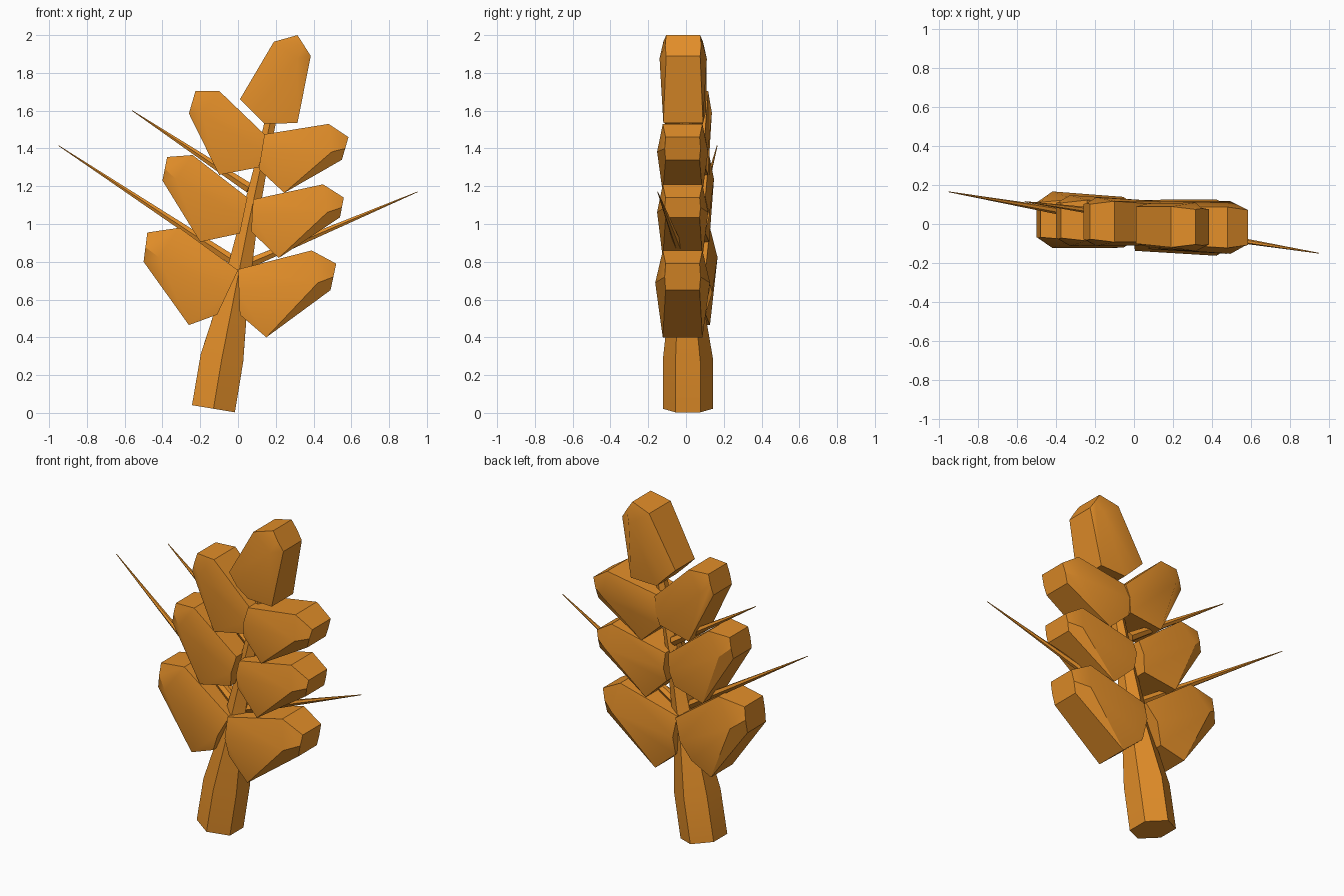
import bpy, bmesh, math
from mathutils import Vector

if "Cube" in bpy.data.objects:
    bpy.data.objects.remove(bpy.data.objects["Cube"])

gold = bpy.data.materials.new("golden_orange")
gold.diffuse_color = (0.76, 0.27, 0.022, 1)
gold.use_nodes = True
gold.node_tree.nodes["Principled BSDF"].inputs["Base Color"].default_value = gold.diffuse_color


def loft(name, rings):
    """Join equal-sized rings of points into a closed, capped shell."""
    bm = bmesh.new()
    loops = [[bm.verts.new(p) for p in ring] for ring in rings]
    n = len(loops[0])
    for a, b in zip(loops, loops[1:]):
        for i in range(n):
            j = (i + 1) % n
            bm.faces.new((a[i], a[j], b[j], b[i]))
    bm.faces.new(loops[0])
    bm.faces.new(loops[-1])
    bmesh.ops.recalc_face_normals(bm, faces=bm.faces)
    me = bpy.data.meshes.new(name)
    bm.to_mesh(me)
    bm.free()
    me.materials.append(gold)
    ob = bpy.data.objects.new(name, me)
    bpy.context.collection.objects.link(ob)
    bpy.ops.object.select_all(action='DESELECT')
    ob.select_set(True)
    bpy.context.view_layer.objects.active = ob
    bpy.ops.object.shade_smooth_by_angle(angle=math.radians(30))
    return ob


def tube(name, path, radii, sides=6):
    """Tapered tube with its corners pointing along y."""
    pts = [Vector(p) for p in path]
    rings = []
    for k, (p, r) in enumerate(zip(pts, radii)):
        d = (pts[min(k + 1, len(pts) - 1)] - pts[max(k - 1, 0)]).normalized()
        u = Vector((0, 1, 0)).cross(d).normalized()
        v = d.cross(u)
        rings.append([p + r * (math.sin(2 * math.pi * i / sides) * u +
                               math.cos(2 * math.pi * i / sides) * v)
                      for i in range(sides)])
    return loft(name, rings)


def kernel(name, base, mid, tip, ridge, yc):
    """Fat grain: six-sided rings with flat flanks and a ridge front and back."""
    def ring(pair, h, r, y, centre=None):
        up, low = Vector(pair[0:2]), Vector(pair[2:4])
        c = centre if centre else (up + low) / 2
        return [(up.x, y - h, up.y), (c.x, y - r, c.y), (low.x, y - h, low.y),
                (low.x, y + h, low.y), (c.x, y + r, c.y), (up.x, y + h, up.y)]
    m = (Vector(mid[0:2]) + Vector(mid[2:4])) / 2
    t = (Vector(tip[0:2]) + Vector(tip[2:4])) / 2
    return loft(name, [ring(base, 0.095, ridge * 0.9, yc * 0.4),
                       ring(mid, 0.105, ridge, yc, m.lerp(t, 0.65)),
                       ring(tip, 0.09, 0.095, yc)])


# Stem, leaning and tapering upward
tube("stem",
     [(-0.13, 0.01, 0.022), (-0.085, 0.01, 0.29), (-0.02, 0, 0.62),
      (0.055, 0, 1.0), (0.12, 0, 1.3), (0.175, 0, 1.56)],
     [0.133, 0.132, 0.085, 0.055, 0.04, 0.034])

# Kernels: upper and lower outline points (x, z, x, z) at base, middle and tip
kernels = [
    ("lower_right", (0.0, 0.76, 0.01, 0.52), (0.39, 0.86, 0.15, 0.40), (0.52, 0.79, 0.49, 0.65), 0.145, -0.018),
    ("lower_left", (0.0, 0.755, -0.11, 0.52), (-0.31, 0.98, -0.26, 0.465), (-0.48, 0.955, -0.50, 0.80), 0.145, 0.022),
    ("middle_right", (0.08, 1.13, 0.07, 0.96), (0.45, 1.21, 0.215, 0.82), (0.56, 1.14, 0.54, 1.035), 0.135, -0.018),
    ("middle_left", (0.05, 1.14, 0.01, 0.95), (-0.24, 1.365, -0.20, 0.905), (-0.375, 1.355, -0.40, 1.23), 0.13, 0.018),
    ("upper_right", (0.14, 1.475, 0.11, 1.29), (0.48, 1.53, 0.245, 1.165), (0.585, 1.46, 0.55, 1.34), 0.135, -0.018),
    ("upper_left", (0.145, 1.47, 0.11, 1.30), (-0.10, 1.705, -0.10, 1.26), (-0.225, 1.705, -0.26, 1.585), 0.125, 0.012),
    ("top", (0.01, 1.66, 0.14, 1.53), (0.19, 1.965, 0.315, 1.535), (0.315, 2.0, 0.385, 1.89), 0.125, -0.015),
]
for name, base, mid, tip, ridge, yc in kernels:
    kernel(name + "_kernel", base, mid, tip, ridge, yc)

# Long thin awns
for name, a, b in [("left_long", (0.0, 0.0, 0.79), (-0.95, 0.165, 1.415)),
                   ("left_short", (0.06, 0.03, 1.19), (-0.56, 0.115, 1.60)),
                   ("right", (0.03, 0.0, 0.78), (0.95, -0.15, 1.17))]:
    tube(name + "_awn", [a, b], [0.03, 0.002])
